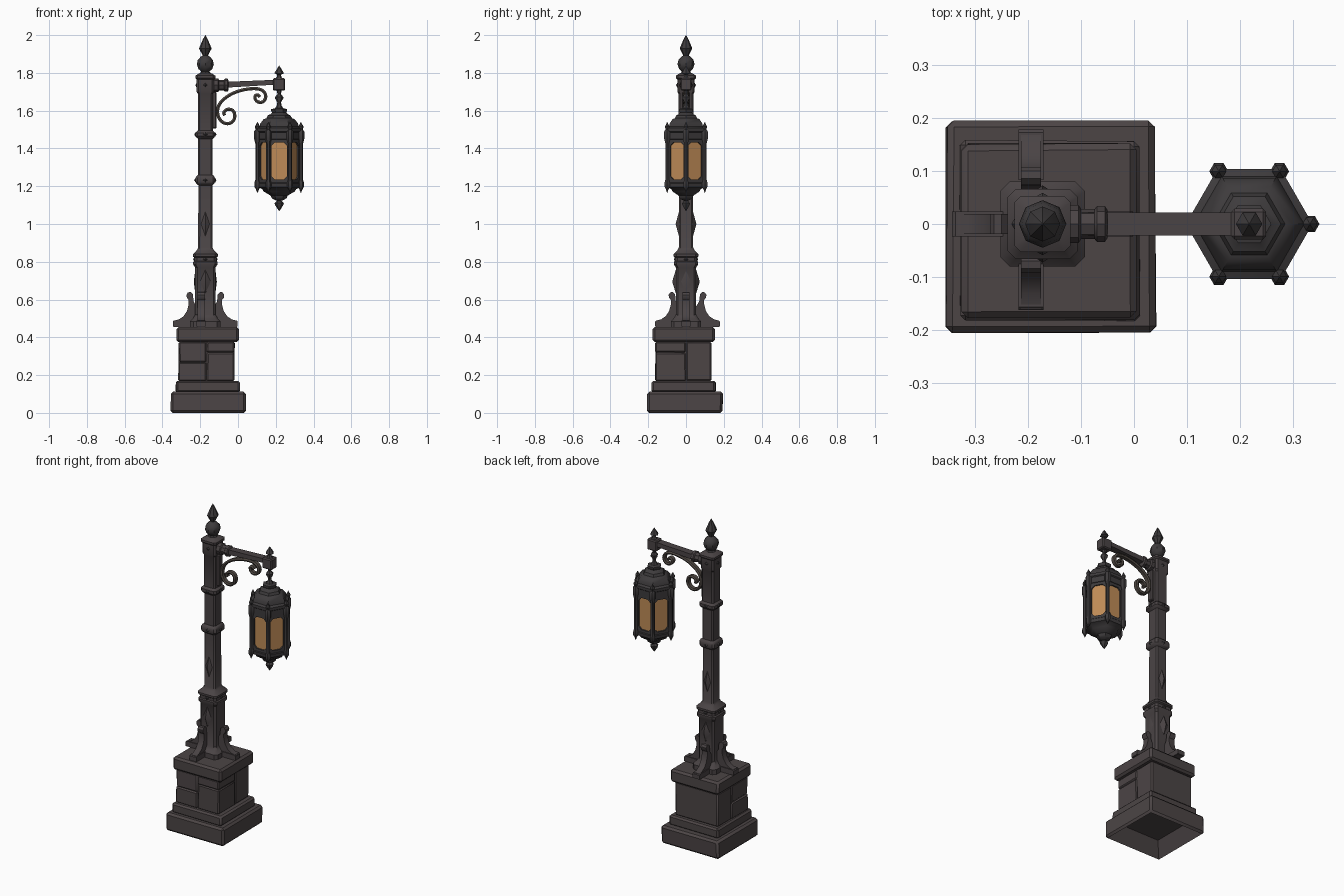
import bpy, bmesh, math, random
from mathutils import Matrix, Vector

if "Cube" in bpy.data.objects:
    bpy.data.objects.remove(bpy.data.objects["Cube"])

random.seed(4)
PX = -0.173   # post centre x
LX = 0.218    # lantern centre x


def material(name, rgb):
    m = bpy.data.materials.new(name)
    m.diffuse_color = (*rgb, 1)
    m.use_nodes = True
    m.node_tree.nodes["Principled BSDF"].inputs["Base Color"].default_value = m.diffuse_color
    return m


STONE = material("dark_stone", (0.072, 0.059, 0.060))
IRON = material("post_iron", (0.068, 0.057, 0.059))
DARK = material("lantern_iron", (0.048, 0.044, 0.046))
BRONZE = material("scroll_bronze", (0.080, 0.066, 0.056))
GLASS = material("amber_glass", (0.52, 0.26, 0.095))


def finish(name, bm, mat):
    bmesh.ops.recalc_face_normals(bm, faces=bm.faces)
    me = bpy.data.meshes.new(name)
    bm.to_mesh(me)
    bm.free()
    me.materials.append(mat)
    ob = bpy.data.objects.new(name, me)
    bpy.context.collection.objects.link(ob)
    return ob


def block(name, x, y, z, mat=STONE, bevel=0.01, jitter=0.0, hollow=None):
    bm = bmesh.new()
    bmesh.ops.create_cube(bm, size=1)
    for v in bm.verts:
        v.co = Vector([lo + (hi - lo) * (c + 0.5) for c, (lo, hi) in zip(v.co, (x, y, z))])
        v.co.x += random.uniform(-jitter, jitter)
        v.co.y += random.uniform(-jitter, jitter)
    if bevel:
        bmesh.ops.bevel(bm, geom=bm.edges[:], offset=bevel, segments=1, affect='EDGES')
    if hollow:
        bm.normal_update()
        f = max((f for f in bm.faces if f.normal.z < -0.9), key=lambda f: f.calc_area())
        bmesh.ops.inset_region(bm, faces=[f], thickness=hollow[0])
        for v in f.verts:
            v.co.z += hollow[1]
    return finish(name, bm, mat)


def round_ring(n):
    return lambda r: [(r * math.cos(2 * math.pi * i / n), r * math.sin(2 * math.pi * i / n)) for i in range(n)]


def square_ring(h):
    c = h * 0.78
    return [(h, -c), (h, c), (c, h), (-c, h), (-h, c), (-h, -c), (-c, -h), (c, -h)]


def stack(name, profile, ring, mat, loc=(0, 0), turn=None):
    """Loft cross-section rings through (radius, z) pairs and cap both ends."""
    bm = bmesh.new()
    rings = [[bm.verts.new((a, b, z)) for a, b in ring(max(r, 0.0008))] for r, z in profile]
    n = len(rings[0])
    for lo, hi in zip(rings, rings[1:]):
        for i in range(n):
            bm.faces.new((lo[i], lo[(i + 1) % n], hi[(i + 1) % n], hi[i]))
    bm.faces.new(rings[0])
    bm.faces.new(rings[-1])
    if turn:
        bm.transform(turn)
    bm.transform(Matrix.Translation((loc[0], loc[1], 0)))
    return finish(name, bm, mat)


def prism(name, pts, width, mat, loc, angle=0):
    """Extrude a (u, z) outline sideways, then turn it about z."""
    bm = bmesh.new()
    a = [bm.verts.new((u, -width / 2, z)) for u, z in pts]
    b = [bm.verts.new((u, width / 2, z)) for u, z in pts]
    bm.faces.new(a)
    bm.faces.new(b)
    for i in range(len(pts)):
        j = (i + 1) % len(pts)
        bm.faces.new((a[i], a[j], b[j], b[i]))
    bm.transform(Matrix.Translation((*loc, 0)) @ Matrix.Rotation(angle, 4, 'Z'))
    return finish(name, bm, mat)


def stud(name, angle, base, z, hw, hh, out, mat=IRON):
    """Raised diamond on a face of the post."""
    bm = bmesh.new()
    rim = [bm.verts.new(p) for p in ((base, hw, z), (base, 0, z + hh), (base, -hw, z), (base, 0, z - hh))]
    tip = bm.verts.new((base + out, 0, z))
    for i in range(4):
        bm.faces.new((rim[i], rim[(i + 1) % 4], tip))
    bm.faces.new(rim)
    bm.transform(Matrix.Translation((PX, 0, 0)) @ Matrix.Rotation(angle, 4, 'Z'))
    return finish(name, bm, mat)


def ribbon(name, pts, t, w, mat):
    """Sweep a flat bar along a smoothed path in the xz plane."""
    for _ in range(2):
        q = [pts[0]]
        for (a, b), (c, d) in zip(pts, pts[1:]):
            q += [(a * .75 + c * .25, b * .75 + d * .25), (a * .25 + c * .75, b * .25 + d * .75)]
        pts = q + [pts[-1]]
    bm = bmesh.new()
    rings = []
    for i, p in enumerate(pts):
        a, b = pts[max(i - 1, 0)], pts[min(i + 1, len(pts) - 1)]
        n = Vector((a[1] - b[1], 0, b[0] - a[0])).normalized() * t / 2
        c = Vector((p[0], 0, p[1]))
        rings.append([bm.verts.new(c + n * s + Vector((0, y * w / 2, 0)))
                      for s, y in ((1, -.7), (1, .7), (0, 1), (-1, .7), (-1, -.7), (0, -1))])
    for lo, hi in zip(rings, rings[1:]):
        for i in range(6):
            bm.faces.new((lo[i], lo[(i + 1) % 6], hi[(i + 1) % 6], hi[i]))
    bm.faces.new(rings[0])
    bm.faces.new(rings[-1])
    return finish(name, bm, mat)


# stone pedestal
block("plinth", (-0.355, 0.041), (-0.204, 0.194), (0, 0.112), jitter=0.003, bevel=0.012, hollow=(0.06, 0.09))
block("plinth_step", (-0.33, 0.01), (-0.182, 0.158), (0.108, 0.17), jitter=0.002, bevel=0.01)
block("pedestal_core", (-0.308, -0.024), (-0.152, 0.126), (0.165, 0.38), bevel=0)
block("brick_front_left_low", (-0.315, -0.167), (-0.162, 0), (0.168, 0.268), bevel=0.007, jitter=0.002)
block("brick_front_left_high", (-0.313, -0.167), (-0.160, 0), (0.268, 0.377), bevel=0.007, jitter=0.002)
block("brick_front_right_low", (-0.165, -0.018), (-0.161, 0), (0.168, 0.32), bevel=0.007, jitter=0.002)
block("brick_front_right_high", (-0.165, -0.018), (-0.162, 0), (0.32, 0.377), bevel=0.007, jitter=0.002)
block("brick_back", (-0.314, -0.018), (0, 0.134), (0.168, 0.377), bevel=0.008, jitter=0.002)
block("pedestal_cap", (-0.325, 0.003), (-0.177, 0.152), (0.375, 0.455), bevel=0.012, jitter=0.002)

# square post with collars
stack("post", [(0.08, 0.45), (0.08, 0.485), (0.066, 0.50), (0.054, 0.52), (0.054, 0.77), (0.064, 0.785),
               (0.064, 0.80), (0.058, 0.805), (0.058, 0.822), (0.066, 0.828), (0.066, 0.84), (0.046, 0.86),
               (0.038, 0.875), (0.037, 1.205), (0.046, 1.212), (0.052, 1.222), (0.052, 1.243), (0.046, 1.255),
               (0.038, 1.26), (0.038, 1.45), (0.046, 1.457), (0.052, 1.465), (0.052, 1.483), (0.04, 1.495),
               (0.04, 1.69), (0.046, 1.70), (0.046, 1.765), (0.053, 1.772), (0.053, 1.785), (0.035, 1.797),
               (0.025, 1.80)], square_ring, IRON, (PX, 0))
stack("post_finial", [(0.03, 1.795), (0.022, 1.808), (0.036, 1.82), (0.045, 1.845), (0.04, 1.868), (0.025, 1.885),
                      (0.014, 1.892), (0.018, 1.90), (0.033, 1.928), (0.03, 1.938), (0.014, 1.975), (0, 2.0)],
      round_ring(8), DARK, (PX, 0))

# diamonds and rivets on the post faces
for k in range(4):
    ang = k * math.pi / 2
    front_back = k % 2 == 1
    stud(f"lower_diamond_{k}", ang, 0.053, 0.695, 0.03, 0.065, 0.02 if front_back else 0.008)
    if front_back:
        stud(f"middle_diamond_{k}", ang, 0.036, 1.0, 0.025, 0.07, 0.019)
    for z, b in ((0.813, 0.057), (1.232, 0.051), (1.474, 0.051), (1.735, 0.045)):
        stud(f"rivet_{k}", ang, b, z, 0.014, 0.014, 0.008, DARK)

# scrolled feet on all four sides
foot = [(0.04, 0.456), (0.168, 0.456), (0.168, 0.488), (0.14, 0.495), (0.115, 0.512), (0.097, 0.54),
        (0.088, 0.575), (0.088, 0.598), (0.098, 0.61), (0.1, 0.625), (0.092, 0.638), (0.078, 0.64),
        (0.066, 0.628), (0.062, 0.59), (0.05, 0.57), (0.04, 0.56)]
for k in range(4):
    side = k % 2 == 1
    loc = (PX - (0.022 if side else 0), 0.008 if side else 0)
    prism(f"foot_{k}", foot, 0.038, IRON, loc, k * math.pi / 2)
    plate = [(0.075, 0.458), (0.171, 0.458), (0.171, 0.484), (0.165, 0.49), (0.075, 0.49)]
    prism(f"foot_plate_{k}", plate, 0.048, IRON, loc, k * math.pi / 2)

# bracket arm
prism("arm", [(-0.13, 1.718), (0.19, 1.737), (0.19, 1.763), (-0.13, 1.750)], 0.044, IRON, (0, 0))
turn = Matrix.Translation((0, 0, 1.735)) @ Matrix.Rotation(math.pi / 2, 4, 'Y')
stack("arm_socket", [(0.036, -0.13), (0.036, -0.105), (0.028, -0.1), (0.028, -0.075), (0.034, -0.07),
                     (0.034, -0.055), (0.026, -0.05)], round_ring(8), IRON, turn=turn)
block("arm_end", (0.184, 0.25), (-0.029, 0.029), (1.706, 1.772), IRON, bevel=0.006)
stack("arm_finial", [(0.022, 1.768), (0.012, 1.778), (0.01, 1.79), (0.025, 1.798), (0.022, 1.805), (0, 1.838)],
      round_ring(6), DARK, (LX, 0))
block("scroll_backplate", (-0.138, -0.114), (-0.018, 0.018), (1.505, 1.70), IRON, bevel=0.005)
scroll = [(-0.07, 1.575), (-0.078, 1.59), (-0.058, 1.61), (-0.022, 1.603), (-0.014, 1.56), (-0.04, 1.53),
          (-0.08, 1.533), (-0.108, 1.57), (-0.108, 1.62), (-0.08, 1.66), (-0.02, 1.698), (0.06, 1.718),
          (0.125, 1.715), (0.152, 1.68), (0.135, 1.643), (0.10, 1.645), (0.085, 1.675), (0.105, 1.687),
          (0.115, 1.672)]
ribbon("scroll", scroll, 0.017, 0.032, BRONZE)

# hexagonal lantern
hexa = round_ring(6)
stack("lantern_roof", [(0.09, 1.44), (0.113, 1.45), (0.113, 1.485), (0.12, 1.49), (0.12, 1.507), (0.104, 1.515),
                       (0.10, 1.532), (0.082, 1.555), (0.068, 1.56), (0.06, 1.575), (0.045, 1.582), (0.037, 1.59),
                       (0.042, 1.598), (0.042, 1.608), (0.022, 1.613), (0.012, 1.628), (0.01, 1.645),
                       (0.022, 1.665), (0.022, 1.672), (0.009, 1.688), (0.014, 1.71)], hexa, DARK, (LX, 0))
stack("lantern_base", [(0, 1.068), (0.022, 1.1), (0.025, 1.11), (0.012, 1.123), (0.03, 1.13), (0.04, 1.138),
                       (0.045, 1.15), (0.082, 1.172), (0.09, 1.185), (0.112, 1.195), (0.114, 1.215),
                       (0.1, 1.228)], hexa, DARK, (LX, 0))
stack("lantern_glass", [(0.1, 1.22), (0.1, 1.45)], hexa, GLASS, (LX, 0))
corner = [(0, 1.165), (0.009, 1.185), (0.016, 1.197), (0.016, 1.218), (0.011, 1.235), (0.011, 1.425),
          (0.018, 1.45), (0.018, 1.49), (0.01, 1.5), (0.014, 1.515), (0, 1.54)]


def window(k):
    """Frame with a clipped-corner opening, one per lantern side."""
    def octagon(h, z0, z1, c):
        return [(-h + c, z0), (h - c, z0), (h, z0 + c), (h, z1 - c), (h - c, z1), (-h + c, z1),
                (-h, z1 - c), (-h, z0 + c)]
    bm = bmesh.new()
    loops = [[bm.verts.new((d, u, z)) for u, z in pts] for d, pts in (
        (0.084, octagon(0.054, 1.215, 1.455, 0.002)), (0.095, octagon(0.054, 1.215, 1.455, 0.002)),
        (0.095, octagon(0.041, 1.235, 1.432, 0.018)), (0.084, octagon(0.041, 1.235, 1.432, 0.018)))]
    for a, b in zip(loops, loops[1:] + loops[:1]):
        for i in range(8):
            bm.faces.new((a[i], a[(i + 1) % 8], b[(i + 1) % 8], b[i]))
    bm.transform(Matrix.Translation((LX, 0, 0)) @ Matrix.Rotation(math.radians(30 + 60 * k), 4, 'Z'))
    return finish(f"window_frame_{k}", bm, DARK)


for k in range(6):
    a = math.radians(60 * k)
    window(k)
    stack(f"lantern_post_{k}", corner, round_ring(6), DARK, (LX + 0.115 * math.cos(a), 0.115 * math.sin(a)))

# smooth shading with sharp edges kept
bpy.ops.object.select_all(action='SELECT')
bpy.context.view_layer.objects.active = bpy.context.scene.objects[0]
bpy.ops.object.shade_smooth_by_angle(angle=math.radians(35))
